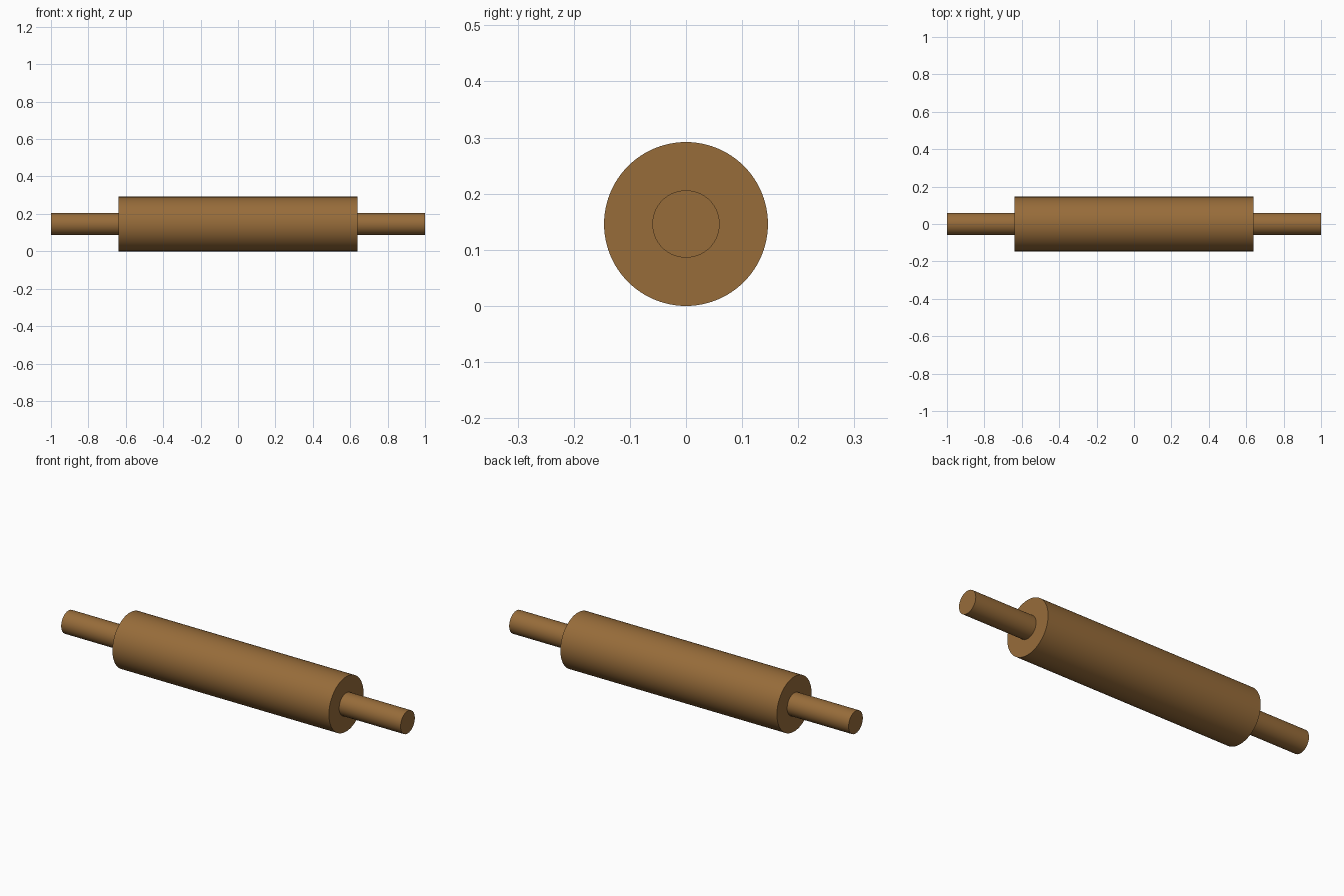
import bpy
import math

# Remove the default cube
cube = bpy.data.objects.get("Cube")
if cube:
    bpy.data.objects.remove(cube, do_unlink=True)

BODY_RADIUS = 0.146
HANDLE_RADIUS = 0.06
BODY_END = 0.638

# Single wood colour
wood = bpy.data.materials.new("brown_wood")
wood.use_nodes = True
colour = (0.31, 0.15, 0.042, 1)
wood.diffuse_color = colour
shader = next(n for n in wood.node_tree.nodes if n.type == 'BSDF_PRINCIPLED')
shader.inputs["Base Color"].default_value = colour
shader.inputs["Roughness"].default_value = 0.7


def rod(name, radius, x_start, x_end):
    """Smooth cylinder lying along x, with sharp flat ends."""
    bpy.ops.mesh.primitive_cylinder_add(
        vertices=96, radius=radius, depth=x_end - x_start,
        location=((x_start + x_end) / 2, 0, BODY_RADIUS),
        rotation=(0, math.pi / 2, 0))
    obj = bpy.context.object
    obj.name = name
    obj.data.materials.append(wood)
    bpy.ops.object.shade_smooth_by_angle(angle=math.radians(30))
    return obj


# Thick roller and the two thin handles
rod("roller_body", BODY_RADIUS, -BODY_END, BODY_END)
rod("left_handle", HANDLE_RADIUS, BODY_END, 1)
rod("right_handle", HANDLE_RADIUS, -1, -BODY_END)
